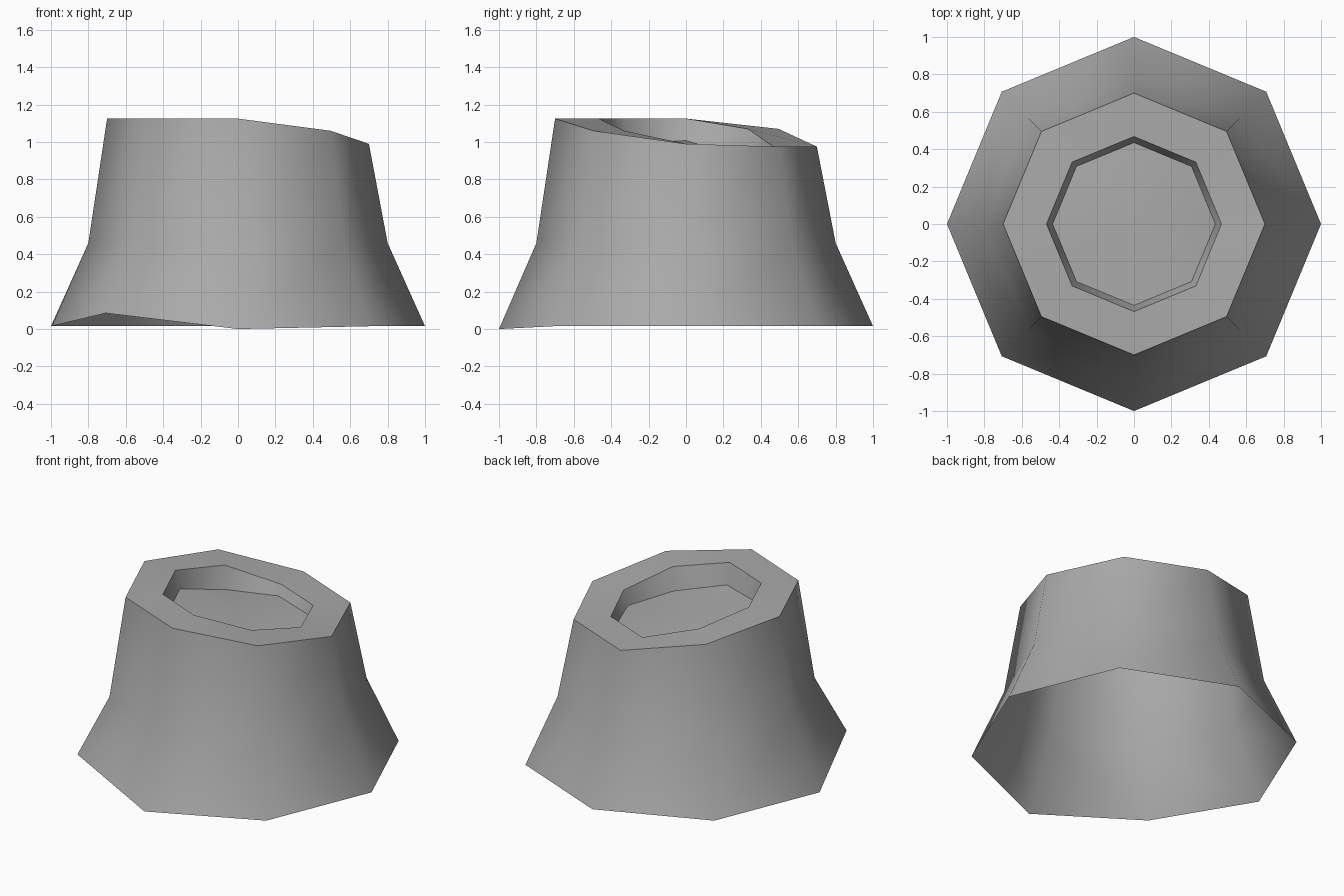
import bpy, bmesh
from math import cos, sin, pi, radians

SIDES = 8

cube = bpy.data.objects.get("Cube")
if cube:
    bpy.data.objects.remove(cube, do_unlink=True)

# Single grey material
grey = bpy.data.materials.new("stone grey")
grey.use_nodes = True
colour = (0.4, 0.4, 0.4, 1)
grey.diffuse_color = colour
grey.node_tree.nodes["Principled BSDF"].inputs["Base Color"].default_value = colour

# Heights around each uneven ring, anticlockwise from +x
foot = [0.015] * 5 + [0.085, 0.0, 0.015]
waist = [0.46] * SIDES
top = [0.99, 0.975, 0.975, 1.07, 1.125, 1.125, 1.125, 1.06]
floor = [0.895, 0.915, 0.91, 0.92, 1.007, 1.0, 0.985, 0.91]

bm = bmesh.new()


def ring(radius, heights):
    return [bm.verts.new((radius * cos(2 * pi * i / SIDES),
                          radius * sin(2 * pi * i / SIDES), z))
            for i, z in enumerate(heights)]


# Flared skirt, upper wall, slanted rim and shallow recess; open underneath
rings = [ring(1.0, foot), ring(0.8, waist), ring(0.7, top),
         ring(0.468, top), ring(0.435, floor)]
for lower, upper in zip(rings, rings[1:]):
    for i in range(SIDES):
        j = (i + 1) % SIDES
        bm.faces.new((lower[i], lower[j], upper[j], upper[i]))

# Recess floor
centre = bm.verts.new((0, 0, sum(floor) / SIDES))
for i in range(SIDES):
    bm.faces.new((rings[-1][i], rings[-1][(i + 1) % SIDES], centre))

mesh = bpy.data.meshes.new("stump")
bm.to_mesh(mesh)
bm.free()
mesh.materials.append(grey)
stump = bpy.data.objects.new("stump", mesh)
bpy.context.collection.objects.link(stump)

# Smooth walls, sharp rims
bpy.ops.object.select_all(action='DESELECT')
stump.select_set(True)
bpy.context.view_layer.objects.active = stump
bpy.ops.object.shade_smooth_by_angle(angle=radians(55))
